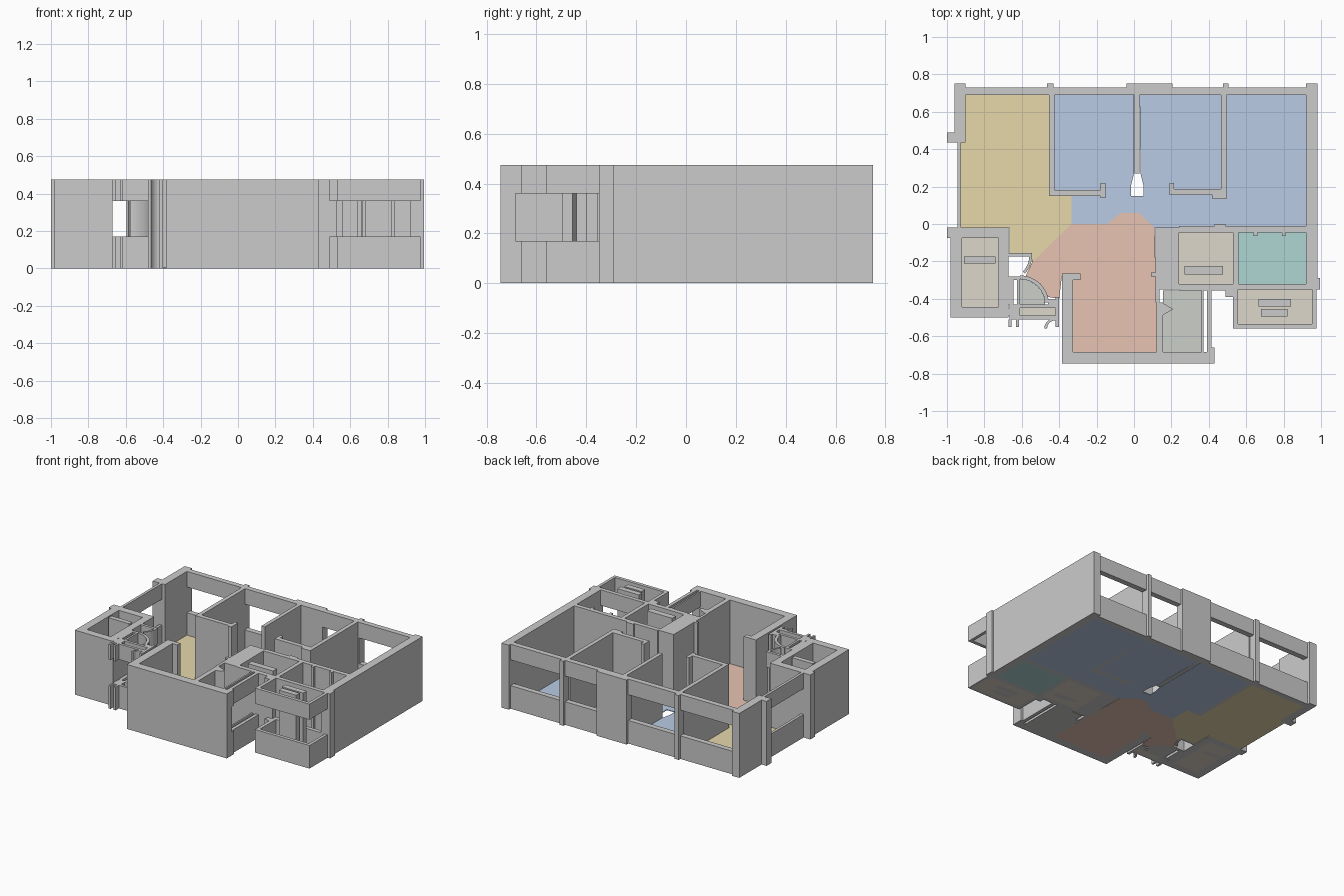
import bpy, bmesh, math

H, SILL, HEAD, FLOOR = 0.475, 0.17, 0.36, 0.005
FULL = [(0, H)]
OPEN = [(0, SILL), (HEAD, H)]       # wall with a window band


def material(name, rgb):
    m = bpy.data.materials.new(name)
    m.diffuse_color = (*rgb, 1)
    return m


def prism(bm, pts, z0, z1):
    lo = [bm.verts.new((x, y, z0)) for x, y in pts]
    hi = [bm.verts.new((x, y, z1)) for x, y in pts]
    bm.faces.new(lo[::-1])
    bm.faces.new(hi)
    n = len(pts)
    for i in range(n):
        j = (i + 1) % n
        bm.faces.new((lo[i], lo[j], hi[j], hi[i]))


def rect(x0, x1, y0, y1):
    return [(x0, y0), (x1, y0), (x1, y1), (x0, y1)]


def arc_strip(cx, cy, r0, r1, a0, a1, n=8):
    def ring(r):
        return [(cx + r * math.cos(math.radians(a0 + (a1 - a0) * i / n)),
                 cy + r * math.sin(math.radians(a0 + (a1 - a0) * i / n))) for i in range(n + 1)]
    return ring(r1) + ring(r0)[::-1]


def build(name, outlines, bands=FULL, mat=None):
    bm = bmesh.new()
    for pts in outlines:
        for z0, z1 in bands:
            prism(bm, pts, z0, z1)
    bmesh.ops.recalc_face_normals(bm, faces=bm.faces)
    me = bpy.data.meshes.new(name)
    bm.to_mesh(me)
    bm.free()
    ob = bpy.data.objects.new(name, me)
    bpy.context.collection.objects.link(ob)
    if mat:
        me.materials.append(mat)
    return ob


def walls(name, rects, bands=FULL):
    return build(name, [rect(*r) for r in rects], bands)


# Back wall piers and the windows between them
walls("back_piers", [(-0.96, -0.9, 0.46, 0.75), (-1.0, -0.9, 0.435, 0.49),
                     (-0.465, -0.43, 0.69, 0.75), (-0.04, 0.205, 0.69, 0.75),
                     (0.475, 0.505, 0.69, 0.75)])
walls("back_windows", [(-0.9, -0.465, 0.69, 0.73), (-0.43, -0.04, 0.69, 0.73),
                       (0.205, 0.475, 0.69, 0.73), (0.505, 0.92, 0.69, 0.73)], OPEN)

# Side walls
walls("right_wall", [(0.92, 0.98, -0.32, 0.75)])
walls("right_wall_end", [(0.92, 0.995, -0.35, -0.29)])
walls("left_window", [(-0.945, -0.925, -0.02, 0.44)], OPEN)

# Bedroom partitions
walls("bedroom_walls", [(-0.455, -0.425, 0.15, 0.69), (-0.425, -0.155, 0.15, 0.183),
                        (-0.18, -0.153, 0.14, 0.22), (0.002, 0.03, 0.27, 0.69),
                        (0.465, 0.495, 0.15, 0.69), (0.19, 0.465, 0.155, 0.188),
                        (0.19, 0.215, 0.17, 0.22), (0.42, 0.495, 0.135, 0.17)])

# Living room outer walls and kitchen divider
walls("living_walls", [(-0.385, 0.43, -0.745, -0.685), (-0.385, -0.325, -0.685, -0.27),
                       (-0.385, -0.285, -0.3, -0.265), (0.12, 0.155, -0.685, -0.42),
                       (0.115, 0.135, -0.42, -0.02), (0.09, 0.13, -0.28, -0.26)])
build("divider_wedge", [[(0.15, -0.49), (0.21, -0.455), (0.15, -0.42)]])

# Service rooms: duct block, bathroom and kitchen walls
walls("service_walls", [(0.135, 0.24, -0.35, -0.02), (0.24, 0.92, -0.045, -0.012),
                        (0.43, 0.49, -0.045, 0.0), (0.53, 0.56, -0.32, -0.045),
                        (0.24, 0.53, -0.355, -0.32), (0.64, 0.66, -0.065, -0.045),
                        (0.79, 0.81, -0.065, -0.045)])
walls("rear_balcony_window", [(0.53, 0.92, -0.35, -0.32)], OPEN)
walls("utility_window", [(0.39, 0.415, -0.685, -0.355), (0.36, 0.372, -0.685, -0.355),
                         (0.415, 0.43, -0.685, -0.66), (0.49, 0.53, -0.39, -0.355)], OPEN)

# Front right balcony, open band on three sides
walls("balcony_walls", [(0.53, 0.975, -0.56, -0.535), (0.53, 0.555, -0.535, -0.35),
                        (0.953, 0.975, -0.535, -0.35)], OPEN)

# Front left store room
walls("store_room_walls", [(-0.98, -0.92, -0.5, -0.02), (-0.725, -0.67, -0.5, -0.02),
                           (-0.92, -0.725, -0.5, -0.445), (-0.92, -0.725, -0.075, -0.02),
                           (-1.0, -0.98, -0.075, -0.02)])

# Entrance porch with curved door sweeps
walls("porch_rails", [(-0.665, -0.4, -0.45, -0.43), (-0.665, -0.4, -0.51, -0.49),
                      (-0.67, -0.61, -0.49, -0.45), (-0.67, -0.655, -0.55, -0.51),
                      (-0.63, -0.615, -0.55, -0.51), (-0.67, -0.645, -0.43, -0.29),
                      (-0.68, -0.545, -0.175, -0.155), (-0.71, -0.69, -0.27, -0.18),
                      (-0.67, -0.61, -0.3, -0.28), (-0.625, -0.61, -0.43, -0.3)], OPEN)
walls("porch_posts", [(-0.48, -0.46, -0.42, -0.38), (-0.42, -0.4, -0.55, -0.39),
                      (-0.46, -0.42, -0.43, -0.405)])
build("porch_foot", [arc_strip(-0.42, -0.56, 0.045, 0.06, 90, 180, 5)])
build("door_sweep", [arc_strip(-0.61, -0.43, 0.135, 0.155, 10, 76)])
build("door_sweep_window", [arc_strip(-0.61, -0.43, 0.135, 0.155, 76, 90, 2)], OPEN)
build("inner_door_sweep", [arc_strip(-0.68, -0.17, 0.12, 0.135, -45, 0, 6)])

# Plain standing blocks inside the rooms
walls("store_room_block", [(-0.91, -0.74, -0.21, -0.175)])
walls("bathroom_block", [(0.27, 0.475, -0.27, -0.225)])
walls("balcony_blocks", [(0.665, 0.84, -0.44, -0.4), (0.68, 0.82, -0.495, -0.455)])

# Coloured floors
yellow = material("sand", (0.8, 0.69, 0.41))
blue = material("pale_blue", (0.49, 0.6, 0.78))
rose = material("rose", (0.8, 0.55, 0.45))
teal = material("teal", (0.42, 0.67, 0.65))
beige = material("beige", (0.72, 0.68, 0.6))
grey = material("grey_green", (0.6, 0.62, 0.58))
SLAB = [(0, FLOOR)]

build("sitting_floor", [[(-0.94, 0.44), (-0.9, 0.44), (-0.9, 0.69), (-0.455, 0.69), (-0.455, 0.15),
                         (-0.335, 0.15), (-0.335, 0), (-0.545, -0.205), (-0.545, -0.16),
                         (-0.665, -0.16), (-0.665, -0.02), (-0.94, -0.02)]], SLAB, yellow)
build("bedroom_floor", [
    [(-0.425, 0.69), (-0.425, 0.15), (-0.335, 0.15), (-0.335, 0), (-0.145, 0),
     (-0.07, 0.06), (0.015, 0.06), (0.015, 0.15), (-0.015, 0.15), (-0.015, 0.21), (0.0, 0.27), (0.0, 0.69)],
    [(0.03, 0.69), (0.035, 0.27), (0.05, 0.21), (0.05, 0.15), (0.015, 0.15), (0.015, 0.06),
     (0.025, 0.06), (0.11, -0.02), (0.92, -0.02), (0.92, 0.69)]], SLAB, blue)
build("living_floor", [[(-0.335, 0), (-0.145, 0), (-0.07, 0.06), (0.025, 0.06), (0.11, -0.02),
                        (0.125, -0.685), (-0.325, -0.685), (-0.325, -0.27), (-0.385, -0.27),
                        (-0.4, -0.4), (-0.46, -0.39), (-0.5, -0.32), (-0.58, -0.28),
                        (-0.545, -0.205)]], SLAB, rose)
build("kitchen_floor", [rect(0.56, 0.92, -0.32, -0.045)], SLAB, teal)
build("plain_floors", [rect(0.24, 0.53, -0.32, -0.045), rect(0.555, 0.953, -0.535, -0.35),
                       rect(-0.92, -0.725, -0.445, -0.075), rect(-0.61, -0.42, -0.49, -0.45)],
      SLAB, beige)
build("utility_floor", [rect(0.155, 0.36, -0.685, -0.355)], SLAB, grey)
build("door_floor", [[(-0.61, -0.43)] + arc_strip(-0.61, -0.43, 0, 0.135, 0, 90)[:9]], SLAB, grey)
